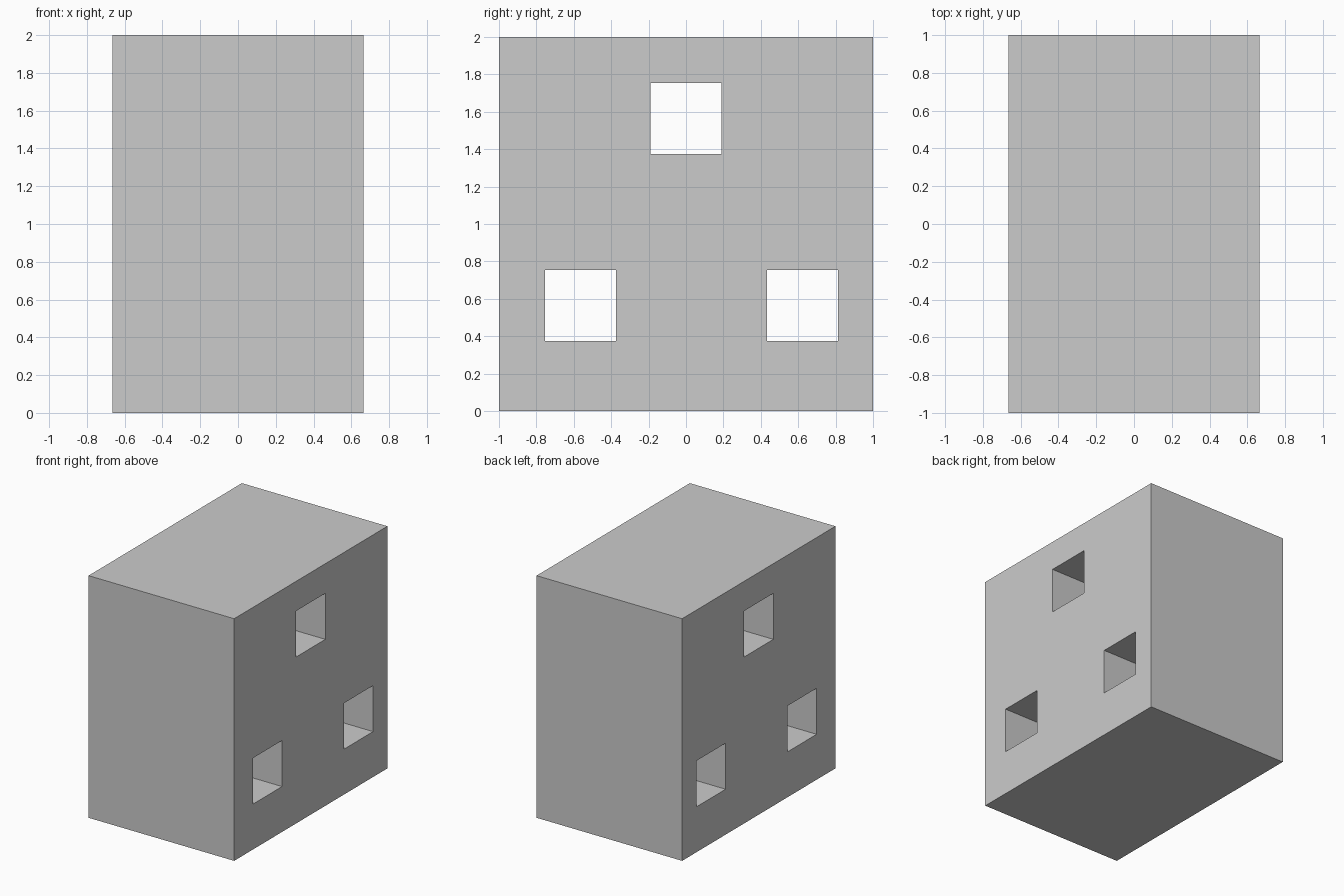
import bpy

if "Cube" in bpy.data.objects:
    bpy.data.objects.remove(bpy.data.objects["Cube"])


def box(name, lo, hi):
    """Axis-aligned box between two corners."""
    centre = [(a + b) / 2 for a, b in zip(lo, hi)]
    bpy.ops.mesh.primitive_cube_add(size=1, location=centre)
    obj = bpy.context.object
    obj.name = name
    obj.scale = [b - a for a, b in zip(lo, hi)]
    bpy.ops.object.transform_apply(location=True, rotation=True, scale=True)
    return obj


HALF_WIDTH = 0.665
HOLE = 0.38

# Solid block
block = box("block", (-HALF_WIDTH, -1, 0), (HALF_WIDTH, 1, 2))

# Three square tunnels running through the block from side to side
for y, z in [(-0.19, 1.375), (-0.755, 0.375), (0.433, 0.375)]:
    cutter = box("tunnel_cutter", (-1, y, z), (1, y + HOLE, z + HOLE))
    cutter.hide_render = True
    cut = block.modifiers.new("tunnel", 'BOOLEAN')
    cut.operation = 'DIFFERENCE'
    cut.solver = 'EXACT'
    cut.object = cutter
    bpy.context.view_layer.objects.active = block
    bpy.ops.object.modifier_apply(modifier=cut.name)
    bpy.data.objects.remove(cutter)
